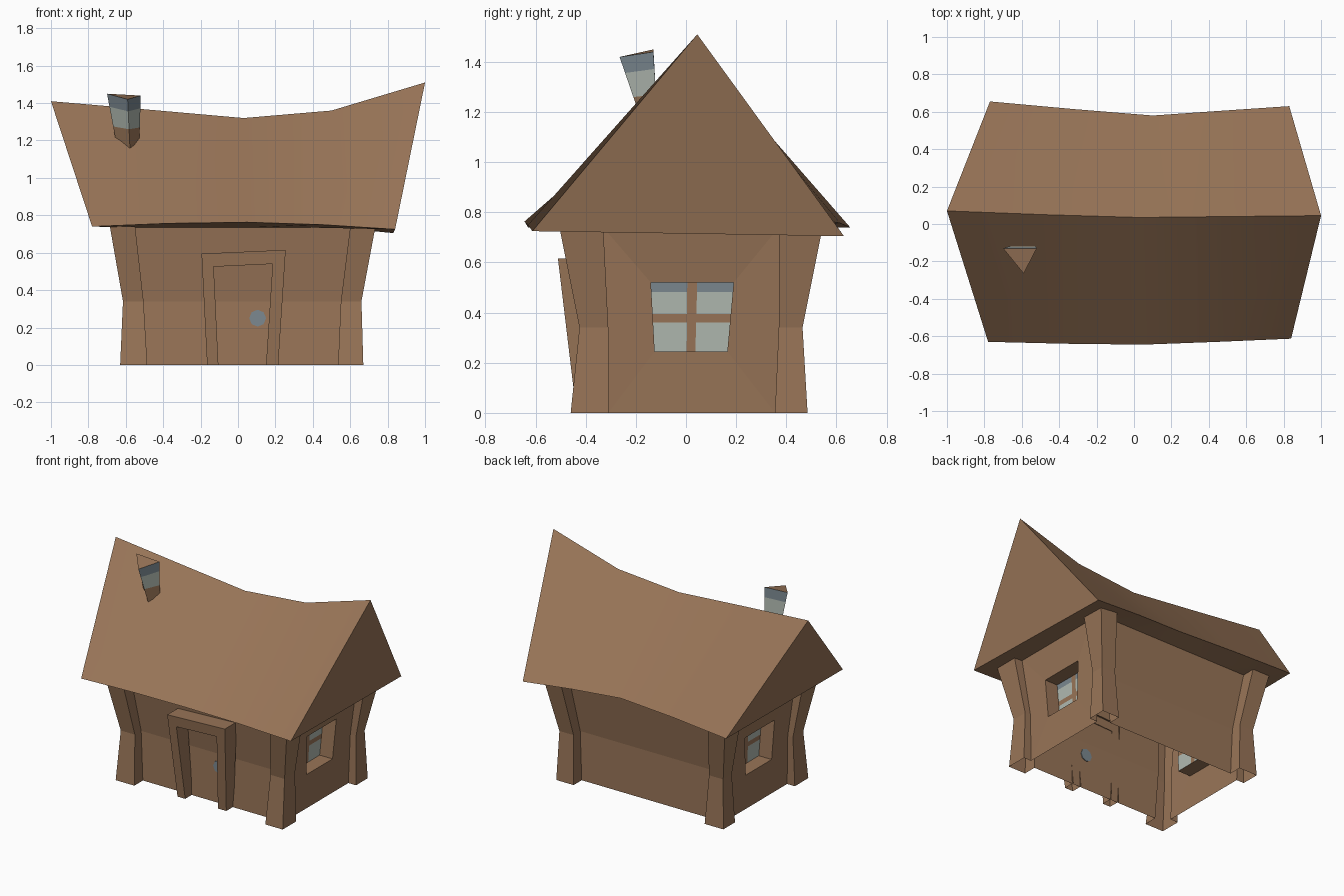
import bpy, bmesh, math

if "Cube" in bpy.data.objects:
    bpy.data.objects.remove(bpy.data.objects["Cube"])

def mat(name, rgb):
    m = bpy.data.materials.new(name)
    m.diffuse_color = (*rgb, 1)
    m.use_nodes = True
    m.node_tree.nodes["Principled BSDF"].inputs["Base Color"].default_value = m.diffuse_color
    return m

BROWN = mat("warm_brown", (0.318, 0.178, 0.097))
GLASS = mat("pale_glass", (0.44, 0.49, 0.44))
SLATE = mat("blue_grey", (0.20, 0.25, 0.28))
MATS = [BROWN, GLASS, SLATE]

def finish(bm, name, recalc=False, smooth=False):
    bmesh.ops.remove_doubles(bm, verts=bm.verts[:], dist=0.0005)
    if recalc:
        bmesh.ops.recalc_face_normals(bm, faces=bm.faces[:])
    me = bpy.data.meshes.new(name)
    bm.to_mesh(me)
    bm.free()
    for m in MATS:
        me.materials.append(m)
    ob = bpy.data.objects.new(name, me)
    bpy.context.collection.objects.link(ob)
    if smooth:
        bpy.ops.object.select_all(action='DESELECT')
        ob.select_set(True)
        bpy.context.view_layer.objects.active = ob
        bpy.ops.object.shade_smooth_by_angle(angle=math.radians(30))
    return ob

def face(bm, pts, m=0):
    f = bm.faces.new([bm.verts.new(p) for p in pts])
    f.material_index = m

# Walls with bent corner posts: one open shell lofted through three rings
def ring(z, x, y, ix, iy, wx, wy):
    pts = [(ix[0], wy[0]), (ix[1], wy[0]),
           (ix[1], y[0]), (x[1], y[0]), (x[1], iy[0]), (wx[1], iy[0]),
           (wx[1], iy[1]), (x[1], iy[1]), (x[1], y[1]), (ix[1], y[1]), (ix[1], wy[1]),
           (ix[0], wy[1]), (ix[0], y[1]), (x[0], y[1]), (x[0], iy[1]), (wx[0], iy[1]),
           (wx[0], iy[0]), (x[0], iy[0]), (x[0], y[0]), (ix[0], y[0])]
    return [(a, b, z) for a, b in pts]

low = ring(0, (-.63, .67), (-.46, .485), (-.485, .535), (-.31, .355), (-.57, .61), (-.365, .395))
mid = ring(.34, (-.615, .66), (-.425, .465), (-.505, .55), (-.31, .37), (-.575, .615), (-.355, .39))
top = ring(.74, (-.685, .735), (-.505, .545), (-.55, .60), (-.33, .37), (-.62, .67), (-.41, .45))

bm = bmesh.new()
n = len(low)
for i in range(n):
    j = (i + 1) % n
    if i in (5, 15):
        continue
    face(bm, (low[i], low[j], mid[j], mid[i]))
    face(bm, (mid[i], mid[j], top[j], top[i]))

# End walls with recessed windows; panes are cut into coloured cells
def lerp(a, b, t):
    return tuple(p + (q - p) * t for p, q in zip(a, b))

U = (0, .44, .56, 1)
V = (0, .42, .54, .86, 1)
for i, side in ((5, 1), (15, -1)):
    j = i + 1
    hole = [(-.125, .245), (.165, .245), (.19, .52), (-.14, .52)]
    if side < 0:
        hole = [hole[k] for k in (1, 0, 3, 2)]
    wall_x = lambda z: (.609 if side > 0 else -.568) + side * .045 * z
    h = [(wall_x(z), y, z) for y, z in hole]
    p = [(x - side * .1, y, z) for x, y, z in h]
    face(bm, (low[i], low[j], h[1], h[0]))
    face(bm, (low[j], mid[j], top[j], h[2], h[1]))
    face(bm, (top[j], top[i], h[3], h[2]))
    face(bm, (top[i], mid[i], low[i], h[0], h[3]))
    for k in range(4):
        q = (k + 1) % 4
        face(bm, (h[k], h[q], p[q], p[k]))
    at = lambda u, v: lerp(lerp(p[0], p[1], u), lerp(p[3], p[2], u), v)
    for c in range(3):
        for r in range(4):
            m = 0 if c == 1 or r == 1 else (2 if r == 3 else 1)
            face(bm, (at(U[c], V[r]), at(U[c+1], V[r]), at(U[c+1], V[r+1]), at(U[c], V[r+1])), m)
finish(bm, "walls")

# Leaning door frame, open at the bottom and back
outer = [(-.165, 0), (-.195, .595), (.255, .615), (.215, 0)]
inner = [(-.105, 0), (-.13, .525), (.185, .54), (.15, 0)]
front = lambda p: (p[0], -.437 - .12 * p[1], p[1])
back = lambda p: (p[0], -.355 - .04 * p[1], p[1])
bm = bmesh.new()
for k in range(3):
    face(bm, (front(outer[k]), front(outer[k+1]), front(inner[k+1]), front(inner[k])))
    for o in (outer, inner):
        face(bm, (front(o[k]), front(o[k+1]), back(o[k+1]), back(o[k])))
finish(bm, "door_frame", recalc=True)

# Door handle plate
bpy.ops.mesh.primitive_cylinder_add(vertices=8, radius=.045, depth=.009,
                                    location=(.105, -.358, .25), rotation=(math.pi / 2, 0, 0))
handle = bpy.context.object
handle.name = "door_handle"
handle.data.materials.append(SLATE)

# Sagging roof: front eave, ridge, back eave and soffit lines at five stations
ridge = [(-1, .07, 1.41), (-.48, .05, 1.365), (.03, .035, 1.32), (.5, .04, 1.36), (1, .045, 1.51)]
front_eave = [(-.78, -.63, .74), (-.37, -.64, .757), (.05, -.645, .763), (.45, -.63, .75), (.84, -.613, .725)]
back_eave = [(-.77, .655, .74), (-.33, .615, .757), (.10, .58, .763), (.46, .605, .74), (.83, .63, .705)]
soffit_x = (-.62, -.3, .05, .36, .67)
soffit_f = [(x, -.41, .735) for x in soffit_x]
soffit_b = [(x, .45, .735) for x in soffit_x]
lines = [soffit_f, front_eave, ridge, back_eave, soffit_b]
bm = bmesh.new()
for a, b in zip(lines, lines[1:]):
    for i in range(4):
        face(bm, (a[i], a[i+1], b[i+1], b[i]))
for i in (0, 4):
    face(bm, (front_eave[i], ridge[i], back_eave[i]))
    face(bm, (front_eave[i], soffit_f[i], soffit_b[i], back_eave[i]))
finish(bm, "roof", recalc=True, smooth=True)

# Three-sided chimney with colour bands
base = [(-.635, -.11, 1.10), (-.53, -.11, 1.10), (-.575, -.155, 1.10)]
tip = [(-.70, -.13, 1.45), (-.52, -.13, 1.44), (-.59, -.265, 1.42)]
levels = [0, .5, .8, 1]
bm = bmesh.new()
for s, band in enumerate((0, 1, 2)):
    a = [lerp(p, q, levels[s]) for p, q in zip(base, tip)]
    b = [lerp(p, q, levels[s+1]) for p, q in zip(base, tip)]
    for k in range(3):
        q = (k + 1) % 3
        face(bm, (a[k], a[q], b[q], b[k]), band)
face(bm, base)
face(bm, tip)
finish(bm, "chimney", recalc=True)
